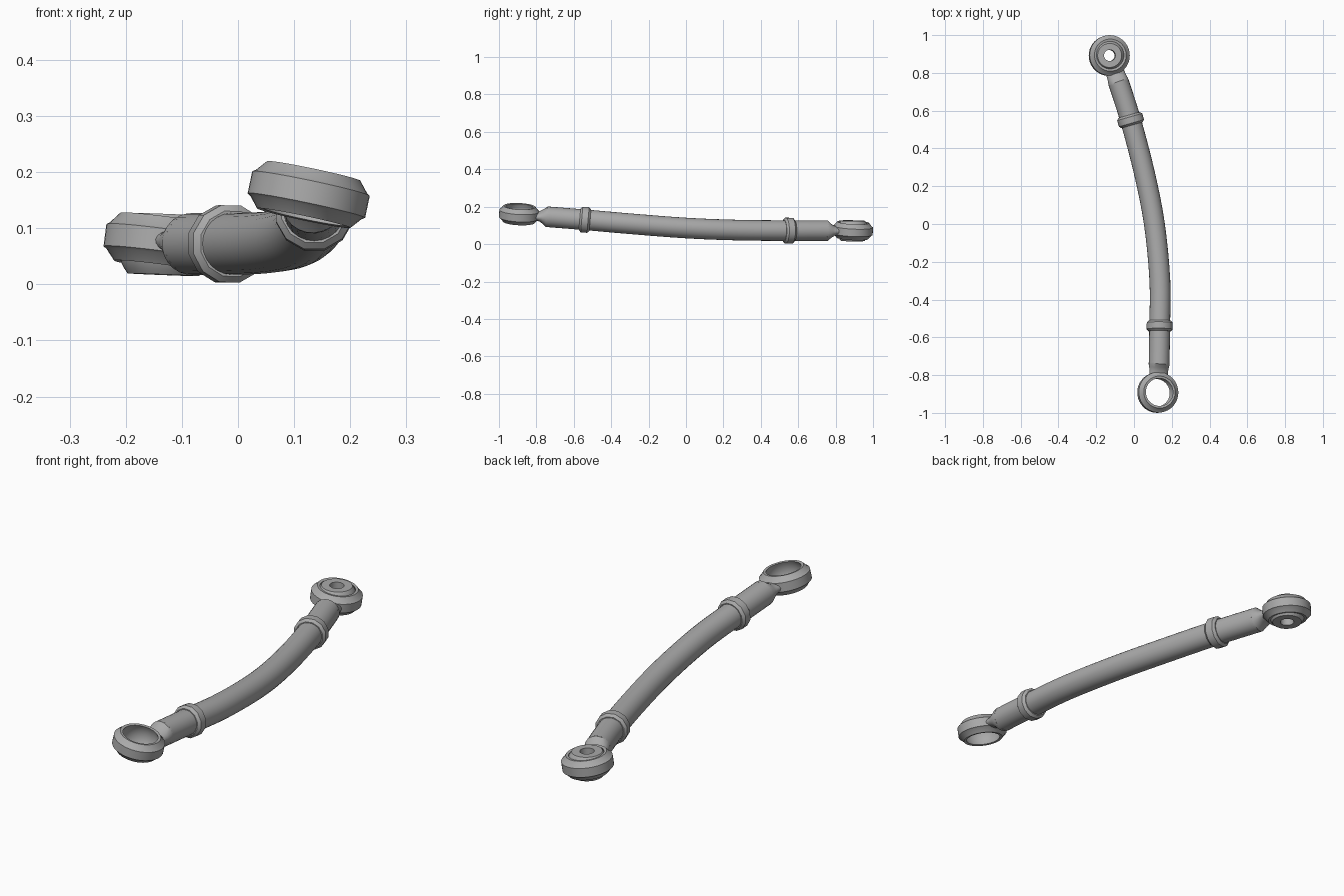
import bpy, bmesh
from math import sin, cos, pi, radians, sqrt
from mathutils import Vector

cube = bpy.data.objects.get("Cube")
if cube:
    bpy.data.objects.remove(cube)

steel = bpy.data.materials.new("grey_steel")
steel.use_nodes = True
GREY = (0.4, 0.4, 0.4, 1)
steel.diffuse_color = GREY
steel.node_tree.nodes["Principled BSDF"].inputs["Base Color"].default_value = GREY


def loft(name, rings, closed=False):
    """Skin a list of point rings; closed joins last to first, else caps the ends."""
    bm = bmesh.new()
    loops = [[bm.verts.new(p) for p in ring] for ring in rings]
    n = len(loops[0])
    pairs = list(zip(loops, loops[1:]))
    if closed:
        pairs.append((loops[-1], loops[0]))
    for a, b in pairs:
        for i in range(n):
            j = (i + 1) % n
            bm.faces.new((a[i], a[j], b[j], b[i]))
    if not closed:
        bm.faces.new(loops[0])
        bm.faces.new(loops[-1])
    bmesh.ops.recalc_face_normals(bm, faces=bm.faces)
    mesh = bpy.data.meshes.new(name)
    bm.to_mesh(mesh)
    bm.free()
    mesh.materials.append(steel)
    obj = bpy.data.objects.new(name, mesh)
    bpy.context.collection.objects.link(obj)
    bpy.ops.object.select_all(action="DESELECT")
    obj.select_set(True)
    bpy.context.view_layer.objects.active = obj
    bpy.ops.object.shade_smooth_by_angle(angle=radians(32))
    return obj


def section(centre, side, up, a, b, n=24):
    """Ellipse of points around a centre."""
    return [centre + side * a * cos(2 * pi * i / n) + up * b * sin(2 * pi * i / n)
            for i in range(n)]


def lathe(name, centre, axis, profile, n=32):
    """Revolve a closed (radius, height) profile about an axis."""
    axis = axis.normalized()
    side = axis.orthogonal().normalized()
    up = axis.cross(side)
    return loft(name, [section(centre + axis * h, side, up, r, r, n)
                       for r, h in profile], closed=True)


def arc(radius, h, steps=8):
    """Spherical profile from height -h to h."""
    heights = [-h + 2 * h * i / steps for i in range(steps + 1)]
    return [(sqrt(radius ** 2 - t * t), t) for t in heights]


# Gently bent rod, swept through its centre line
path = [Vector(p) for p in ((0.133, -0.74, 0.146), (0.136, -0.54, 0.13),
                            (0.137, -0.3, 0.109), (0.108, 0, 0.086),
                            (0.055, 0.27, 0.075), (-0.018, 0.55, 0.072),
                            (-0.082, 0.75, 0.072))]
R = 0.055


def curve_point(k, t):
    """Smooth interpolation between path points k and k + 1."""
    p = [path[max(0, min(len(path) - 1, k + d))] for d in (-1, 0, 1, 2)]
    return 0.5 * (2 * p[1] + (p[2] - p[0]) * t
                  + (2 * p[0] - 5 * p[1] + 4 * p[2] - p[3]) * t * t
                  + (3 * p[1] - p[0] - 3 * p[2] + p[3]) * t ** 3)


points = [curve_point(k, i / 4) for k in range(len(path) - 1) for i in range(4)]
points.append(path[-1])
rings = []
for i, p in enumerate(points):
    tangent = (points[min(i + 1, len(points) - 1)] - points[max(i - 1, 0)]).normalized()
    side = tangent.cross(Vector((0, 0, 1))).normalized()
    rings.append(section(p, side, side.cross(tangent), R, R))
loft("rod", rings)

# Ring eyes, flattened necks and lock collars at both ends
eye_profile = arc(0.084, 0.041) + [(0.085, 0.043), (0.101, 0.024), (0.107, 0.02),
                                   (0.107, -0.02), (0.101, -0.024), (0.085, -0.043)]
collar_profile = [(0.05, -0.028), (0.06, -0.028), (0.071, -0.017),
                  (0.071, 0.017), (0.06, 0.028), (0.05, 0.028)]
front_eye = Vector((0.126, -0.892, 0.16))
back_eye = Vector((-0.131, 0.892, 0.074))
ends = (("front", front_eye, Vector((0.21, 0.05, 1)), path[0], path[1], path[2]),
        ("back", back_eye, Vector((0.13, 0.05, 1)), path[-1], path[-2], path[-3]))
for label, eye, axis, tip, collar, inner in ends:
    lathe(label + "_eye", eye, axis, eye_profile, 40)
    out = (eye - tip).normalized()
    side = out.cross(axis).normalized()
    up = side.cross(out)
    steps = ((-0.01, R, R), (0.005, R, R), (0.022, 0.052, 0.04),
             (0.04, 0.05, 0.028), (0.064, 0.05, 0.022))
    loft(label + "_neck", [section(tip + out * d, side, up, a, b) for d, a, b in steps])
    lathe(label + "_collar", collar, tip - inner, collar_profile, 12)

# Truncated ball with a bolt hole in the back eye
ball_centre = Vector((back_eye.x, back_eye.y, 0.071))
lathe("back_ball", ball_centre, Vector((0.04, 0.01, 1)),
      arc(0.0835, 0.054, 12) + [(0.03, 0.054), (0.03, -0.054)], 40)
